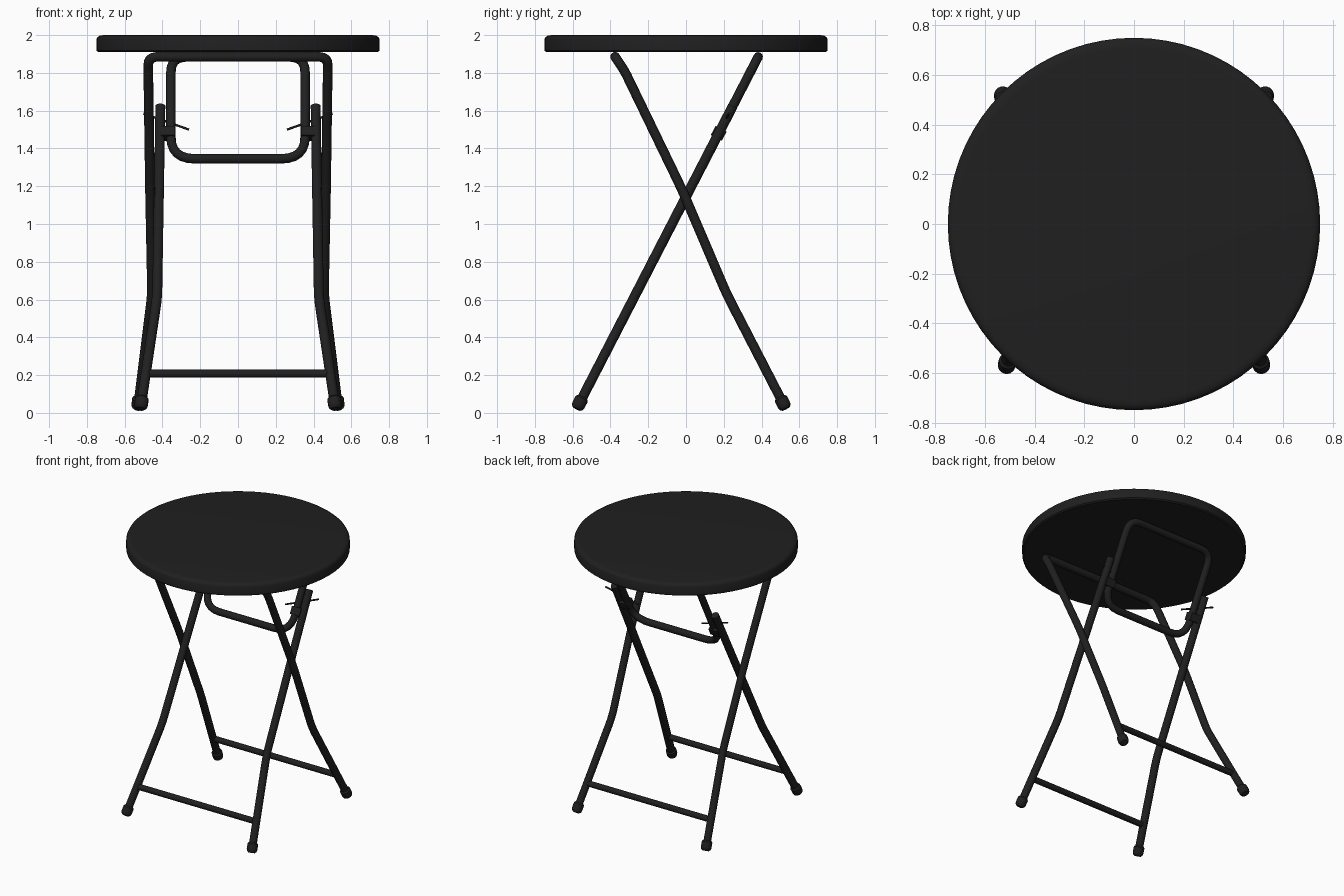
import bpy
import bmesh
import math
from mathutils import Vector

cube = bpy.data.objects.get("Cube")
if cube:
    bpy.data.objects.remove(cube, do_unlink=True)

# One matt black for the whole table
black = bpy.data.materials.new("matt_black")
black.use_nodes = True
COLOUR = (0.014, 0.014, 0.014, 1)
black.diffuse_color = COLOUR
shader = black.node_tree.nodes["Principled BSDF"]
shader.inputs["Base Color"].default_value = COLOUR
shader.inputs["Roughness"].default_value = 0.6


def finish(obj):
    """Assign the colour and smooth the round surfaces."""
    obj.data.materials.clear()
    obj.data.materials.append(black)
    bpy.ops.object.select_all(action='DESELECT')
    obj.select_set(True)
    bpy.context.view_layer.objects.active = obj
    bpy.ops.object.shade_smooth_by_angle(angle=math.radians(35))


def fillet(points, radii, closed=False, steps=6):
    """Round the corners of a path with short curves."""
    pts = [Vector(p) for p in points]
    out = []
    for i, (p, r) in enumerate(zip(pts, radii)):
        if r == 0 or (not closed and i in (0, len(pts) - 1)):
            out.append(p)
            continue
        a = p + (pts[i - 1] - p).normalized() * r
        b = p + (pts[(i + 1) % len(pts)] - p).normalized() * r
        for k in range(steps + 1):
            t = k / steps
            out.append(a * (1 - t) ** 2 + p * 2 * t * (1 - t) + b * t ** 2)
    return out


def tube(name, points, radius, closed=False):
    """Sweep a round tube along a path."""
    curve = bpy.data.curves.new(name, 'CURVE')
    curve.dimensions = '3D'
    curve.bevel_depth = radius
    curve.bevel_resolution = 4
    curve.use_fill_caps = True
    spline = curve.splines.new('POLY')
    spline.points.add(len(points) - 1)
    for sp, p in zip(spline.points, points):
        sp.co = (*p, 1)
    spline.use_cyclic_u = closed
    obj = bpy.data.objects.new(name, curve)
    bpy.context.collection.objects.link(obj)
    bpy.ops.object.select_all(action='DESELECT')
    obj.select_set(True)
    bpy.context.view_layer.objects.active = obj
    bpy.ops.object.convert(target='MESH')
    finish(bpy.context.object)


def lathe(name, profile, sides):
    """Spin a (radius, height) profile round the z axis."""
    bm = bmesh.new()
    rings = []
    for r, z in profile:
        rings.append([bm.verts.new((r * math.cos(a), r * math.sin(a), z))
                      for a in (2 * math.pi * i / sides for i in range(sides))])
    for low, high in zip(rings, rings[1:]):
        for i in range(sides):
            j = (i + 1) % sides
            bm.faces.new((low[i], low[j], high[j], high[i]))
    bm.faces.new(reversed(rings[0]))
    bm.faces.new(rings[-1])
    mesh = bpy.data.meshes.new(name)
    bm.to_mesh(mesh)
    bm.free()
    obj = bpy.data.objects.new(name, mesh)
    bpy.context.collection.objects.link(obj)
    finish(obj)
    return obj


def foot_cap(name, foot, above):
    """Rounded plastic cap on the end of a leg, aligned with the leg."""
    cap = lathe(name, [(0.022, -0.01), (0.033, 0), (0.036, 0.012),
                       (0.036, 0.05), (0.028, 0.06)], 16)
    foot, above = Vector(foot), Vector(above)
    cap.location = foot
    cap.rotation_euler = (above - foot).to_track_quat('Z', 'Y').to_euler()


def slant(z):
    """Depth of the straight inner frame at a height."""
    return -0.575 + 0.516 * (z - 0.03)


# Round top with a softened upper edge
lathe("table_top", [(0.74, 1.91), (0.75, 1.918), (0.75, 1.978),
                    (0.744, 1.99), (0.73, 1.998), (0.71, 2.0)], 72)

# Outer frame: one bent tube running under the top and down to the back feet
side = [(0.53, 0.525, 0.03), (0.455, 0.215, 0.63), (0.466, -0.02, 1.18),
        (0.475, -0.325, 1.81), (0.474, -0.375, 1.885)]
other = [(-x, y, z) for x, y, z in reversed(side)]
bends = [0, 0.06, 0.08, 0.035, 0.05]
tube("outer_frame", fillet(side + other, bends + bends[::-1]), 0.026)

# Locking loop hinged under the top, in the plane of the inner legs
HIGH, LOW = 1.885, 1.345
loop = [(x, slant(z), z) for x, z in
        ((0.355, LOW), (0.355, HIGH), (-0.355, HIGH), (-0.355, LOW))]
tube("support_loop", fillet(loop, [0.13, 0.09, 0.09, 0.13], True), 0.025, True)

# Inner legs, feet, clamps and pins, mirrored left and right
for label, s in (("left", 1), ("right", -1)):
    inner = [(s * x, slant(z), z) for x, z in
             ((0.515, 0.03), (0.428, 0.61), (0.411, 1.625))]
    tube(label + "_inner_leg", fillet(inner, [0, 0.06, 0]), 0.027)
    foot_cap(label + "_front_foot", inner[0], inner[1])
    outer = [(s * x, y, z) for x, y, z in side[:2]]
    foot_cap(label + "_back_foot", outer[0], outer[1])

    # Clamp joining loop and leg
    bpy.ops.mesh.primitive_cube_add(size=1, location=(s * 0.37, slant(1.48), 1.48))
    clamp = bpy.context.object
    clamp.name = label + "_clamp"
    clamp.scale = (0.075, 0.066, 0.055)
    clamp.rotation_euler.x = -math.atan(0.516)
    bevel = clamp.modifiers.new("bevel", 'BEVEL')
    bevel.width = 0.008
    bevel.segments = 2
    finish(clamp)

    # Thin locking pin through the leg
    tube(label + "_locking_pin",
         [Vector((s * 0.26, slant(1.5), 1.5)),
          Vector((s * 0.5, slant(1.585), 1.585))], 0.006)

# Low crossbars between each pair of feet
BAR = 0.208
tube("front_crossbar", [(-0.488, slant(BAR), BAR), (0.488, slant(BAR), BAR)], 0.021)
tube("back_crossbar", [(-0.5, 0.433, BAR), (0.5, 0.433, BAR)], 0.021)
